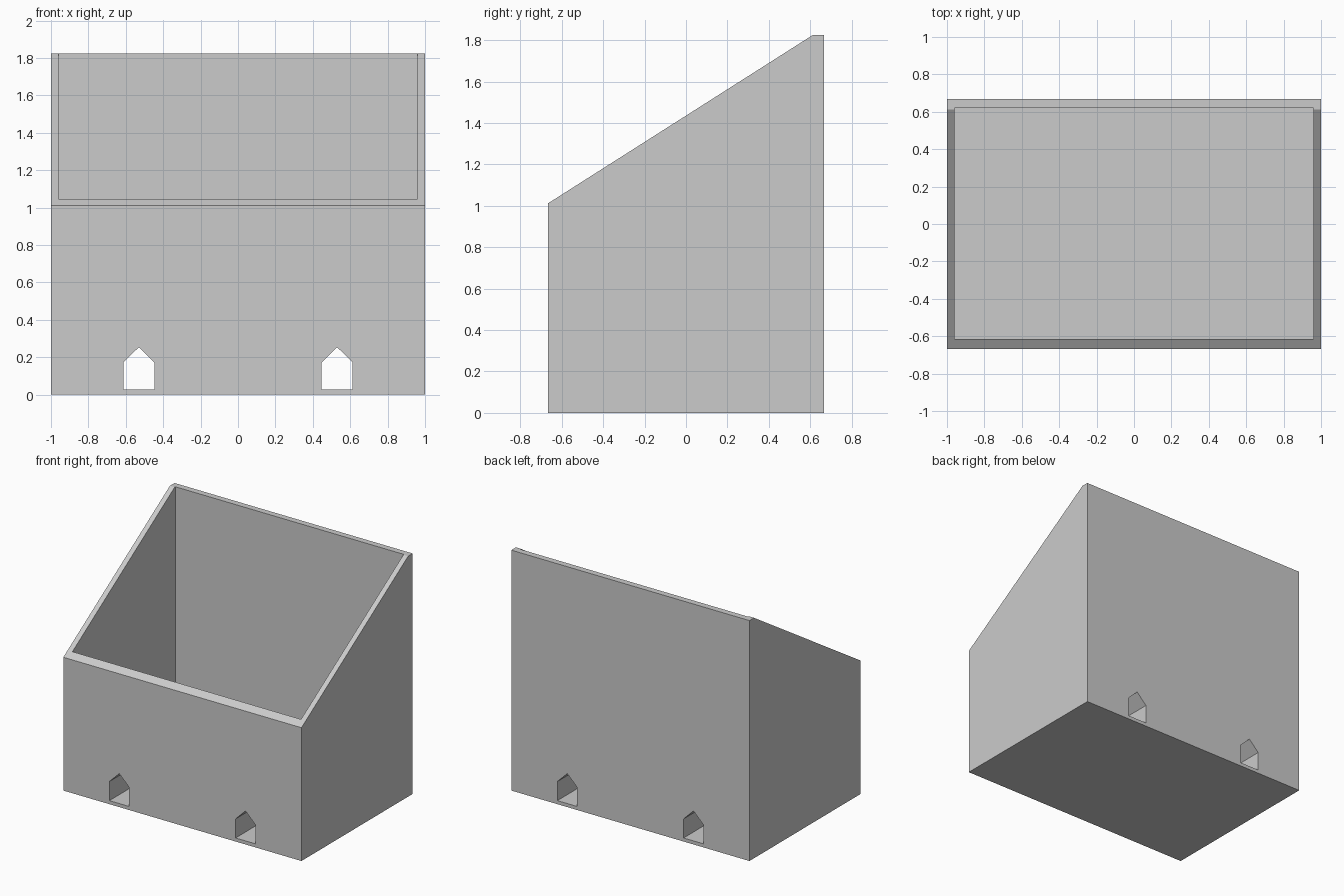
import bpy, bmesh
from mathutils import Vector

if "Cube" in bpy.data.objects:
    bpy.data.objects.remove(bpy.data.objects["Cube"])

W, D = 1.0, 0.667            # half width, half depth
FLOOR = 0.29                 # top of the thick base

grey = bpy.data.materials.new("light grey")
grey.diffuse_color = (0.6, 0.6, 0.6, 1)
grey.use_nodes = True
grey.node_tree.nodes["Principled BSDF"].inputs["Base Color"].default_value = grey.diffuse_color


def prism(name, profile, axis, lo, hi):
    """Extrude a 2D profile along x (profile is y,z) or y (profile is x,z)."""
    def point(a, b, t):
        return (t, a, b) if axis == "x" else (a, t, b)
    bm = bmesh.new()
    face = bm.faces.new([bm.verts.new(point(a, b, lo)) for a, b in profile])
    out = bmesh.ops.extrude_face_region(bm, geom=[face])
    step = Vector((hi - lo, 0, 0) if axis == "x" else (0, hi - lo, 0))
    moved = [v for v in out["geom"] if isinstance(v, bmesh.types.BMVert)]
    bmesh.ops.translate(bm, verts=moved, vec=step)
    bmesh.ops.recalc_face_normals(bm, faces=bm.faces)
    mesh = bpy.data.meshes.new(name)
    bm.to_mesh(mesh)
    bm.free()
    mesh.materials.append(grey)
    obj = bpy.data.objects.new(name, mesh)
    bpy.context.collection.objects.link(obj)
    return obj


# Sloped bin body: low front, tall back with a flat rim
bin_body = prism("bin_body", [(-D, 0), (D, 0), (D, 1.825), (0.612, 1.825), (-D, 1.012)],
                 "x", -W, W)

# Inner compartment
cutters = [prism("compartment_cutter",
                 [(-0.615, FLOOR), (0.62, FLOOR), (0.62, 2.2), (-0.615, 2.2)],
                 "x", -0.96, 0.96)]

# Two pointed tunnels running through the base from front to back
for side, cx in (("left", -0.53), ("right", 0.53)):
    h = 0.083
    cutters.append(prism(side + "_tunnel_cutter",
                         [(cx - h, 0.027), (cx + h, 0.027), (cx + h, 0.172),
                          (cx, 0.254), (cx - h, 0.172)], "y", -1, 1))

for cutter in cutters:
    mod = bin_body.modifiers.new(cutter.name, "BOOLEAN")
    mod.operation = "DIFFERENCE"
    mod.solver = "EXACT"
    mod.object = cutter
    cutter.hide_render = True
    cutter.hide_set(True)
